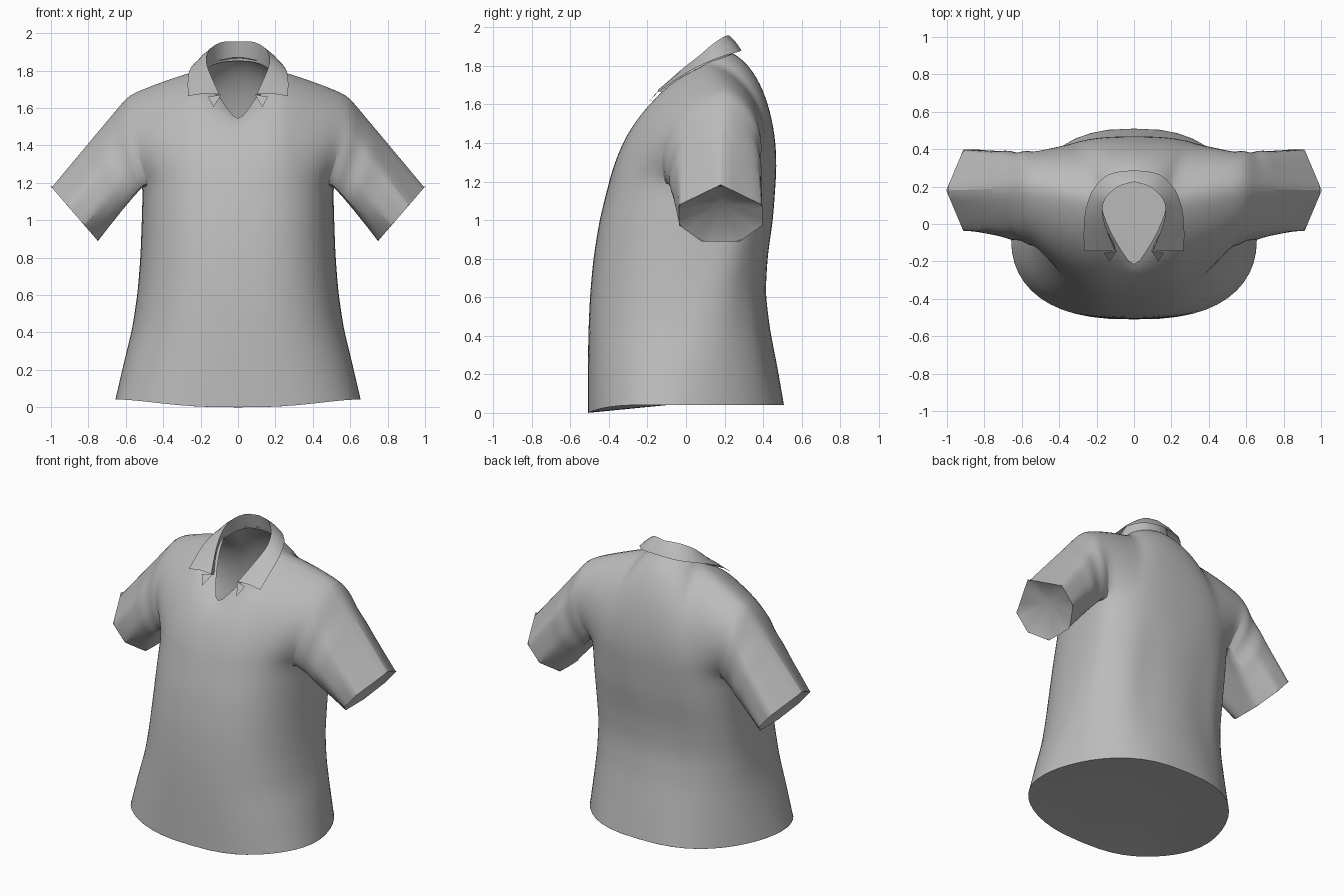
import bpy, bmesh, math
from mathutils import Vector as V

cube = bpy.data.objects.get("Cube")
if cube:
    bpy.data.objects.remove(cube)

fabric = bpy.data.materials.new("grey_fabric")
fabric.use_nodes = True
GREY = (0.5, 0.5, 0.5, 1)
fabric.diffuse_color = GREY
fabric.node_tree.nodes["Principled BSDF"].inputs["Base Color"].default_value = GREY


def lerp(a, b, t):
    return a + (b - a) * t


def bezier(a, c, b, t):
    return a * (1 - t) ** 2 + c * 2 * t * (1 - t) + b * t * t


def spline(points, t):
    """Smooth curve through points, t from 0 to 1."""
    pts = [V(p) for p in points]
    f = t * (len(pts) - 1)
    i = min(int(f), len(pts) - 2)
    f -= i
    p1, p2 = pts[i], pts[i + 1]
    p0 = pts[i - 1] if i else p1 * 2 - p2
    p3 = pts[i + 2] if i + 2 < len(pts) else p2 * 2 - p1
    return 0.5 * (2 * p1 + (p2 - p0) * f + (2 * p0 - 5 * p1 + 4 * p2 - p3) * f ** 2
                  + (3 * p1 - p0 - 3 * p2 + p3) * f ** 3)


def flip(p):
    return V((-p.x, p.y, p.z))


def add_grid(bm, rows, closed=False):
    vs = [[bm.verts.new(p) for p in row] for row in rows]
    n = len(rows[0])
    for a, b in zip(vs, vs[1:]):
        for j in range(n if closed else n - 1):
            k = (j + 1) % n
            bm.faces.new((a[j], a[k], b[k], b[j]))


def finish(name, bm, levels=0):
    bmesh.ops.remove_doubles(bm, verts=bm.verts, dist=0.0005)
    bmesh.ops.recalc_face_normals(bm, faces=bm.faces)
    mesh = bpy.data.meshes.new(name)
    bm.to_mesh(mesh)
    bm.free()
    mesh.materials.append(fabric)
    ob = bpy.data.objects.new(name, mesh)
    bpy.context.collection.objects.link(ob)
    if levels:
        sub = ob.modifiers.new("smooth", "SUBSURF")
        sub.levels = sub.render_levels = levels
    bpy.ops.object.select_all(action="DESELECT")
    ob.select_set(True)
    bpy.context.view_layer.objects.active = ob
    bpy.ops.object.shade_smooth_by_angle(angle=math.radians(40))


def cover(name, loop, centre, outward):
    """Shallow dish closing an opening, with its centre set inside."""
    bm = bmesh.new()
    hub = bm.verts.new(centre)
    rim = [bm.verts.new(p) for p in loop]
    for a, b in zip(rim, rim[1:] + rim[:1]):
        face = bm.faces.new((a, b, hub))
        face.normal_update()
    if sum(f.normal.dot(V(outward)) for f in bm.faces) < 0:
        bmesh.ops.reverse_faces(bm, faces=bm.faces)
    finish(name, bm)


# Torso outline: height, half width, front y, back y, widest y
BODY = [(0, .657, -.51, .51, -.08), (.2, .612, -.51, .472, -.04), (.4, .565, -.508, .432, .02),
        (.6, .537, -.5, .408, .06), (.8, .522, -.482, .42, .1), (1, .515, -.45, .45, .14),
        (1.2, .51, -.40, .466, .17)]
COUNT, PIT, SIDE, RISE = 48, 3, 4, 10
SPAN = COUNT // 2 - 2 * PIT


def signed_pow(v, e):
    return math.copysign(abs(v) ** e, v)


def torso_ring(level):
    i = min(int(level), len(BODY) - 2)
    z, w, front, back, mid = [lerp(a, b, level - i) for a, b in zip(BODY[i], BODY[i + 1])]
    ring = []
    for j in range(COUNT):
        a = math.tau * j / COUNT
        c = signed_pow(math.cos(a), .77)
        s = math.sin(a)
        if s > 0:
            s **= lerp(1.2, .74, min(1, z / .8))
            fold = math.sin(math.pi * z / 1.2) * .02 * math.cos(10 * (a - math.pi / 2)) * s
            y = mid + (back - mid) * s * (1 + fold)
        else:
            y = mid + (mid - front) * signed_pow(s, lerp(.9, .77, z / 1.2))
        lift = .042 * (1 - max(0, -math.sin(a)) ** 4) * (1 - z / 1.2)
        ring.append(V((w * c, y, z + lift)))
    return ring


# Shoulder seam and neckline
TIP, NECK = V((.585, .195, 1.675)), V((.18, .115, 1.82))


def top_edge(i, front):
    if i > SPAN // 2:
        return flip(top_edge(SPAN - i, front))
    if i <= SIDE:
        return bezier(TIP, V((.42, .18, 1.75)), NECK, i / SIDE)
    t = (i - SIDE) / (SPAN // 2 - SIDE)
    if front:
        return bezier(NECK, V((.15, -.04, 1.715)), V((0, -.24, 1.52)), t)
    return bezier(NECK, V((.16, .24, 1.85)), V((0, .235, 1.875)), t)


def panel(ring, front):
    """Chest or upper back, from the armpit ring up to the shoulder seam."""
    cols = []
    for i in range(SPAN + 1):
        low = ring[COUNT - PIT - i] if front else ring[PIT + i]
        top = top_edge(i, front)
        w = math.sin(math.pi * i / SPAN) ** .7
        mid = lerp(low, top, .57)
        mid.x = (low.x + top.x) / 2 + math.copysign(.06 * (1 - w), low.x)
        mid.y = lerp(-.185, -.345, w) if front else .5
        # fuller cloth just below the seam, so it rolls over the shoulder
        full = (top.z - low.z) * (.42 if front else .5)
        col = []
        for r in range(RISE + 1):
            t = r / RISE
            col.append(bezier(low, mid, top, t) + V((0, 0, full * t * t * (1 - t))))
        cols.append(col)
    return cols


# Shirt body with sleeves in one surface
bm = bmesh.new()
rings = [torso_ring(r / 2) for r in range(2 * len(BODY) - 1)]
add_grid(bm, rings, closed=True)
chest, upper_back = panel(rings[-1], True), panel(rings[-1], False)
add_grid(bm, chest)
add_grid(bm, upper_back)

# Cuff outline from its top ridge down one side: sideways y, height along the cuff
CUFF = [(0, 1.03), (.217, .3), (.217, -.42), (.1, -1), (0, -1.01)]
STOPS = [0, 4, 8, 11, 13]
armpit = [rings[-1][j % COUNT] for j in range(COUNT - PIT + 1, COUNT + PIT)]
armhole = chest[0][::-1] + armpit + upper_back[0][:-1]
n = len(armhole)
cuff = []
for j in range(n):
    h = min(j, n - j)
    k = max(i for i in range(4) if STOPS[i] <= h)
    f = (h - STOPS[k]) / (STOPS[k + 1] - STOPS[k])
    y, c = [lerp(a, b, f) for a, b in zip(CUFF[k], CUFF[k + 1])]
    cuff.append(V((.875 + .125 * c, .18 + (-y if j < n / 2 else y), 1.035 + .145 * c)))
sleeve = []
STEPS = 10
for k in range(STEPS + 1):
    t = k / STEPS
    row = []
    for j, (p, q) in enumerate(zip(armhole, cuff)):
        s = math.sin(math.tau * j / n)
        # soft creases where the sleeve leaves the body
        crease = .014 * math.sin(t * 6 * math.pi) * max(0, 1 - 1.5 * t)
        row.append(lerp(p, q, t) + V((0, -s * crease, 0)))
    sleeve.append(row)
add_grid(bm, sleeve, closed=True)
add_grid(bm, [[flip(p) for p in row] for row in sleeve], closed=True)
finish("shirt_body", bm, 1)

# Inner sheets closing the hem and the sleeve ends
cover("hem_cover", rings[0], (0, 0, .05), (0, 0, -1))
inner = V((.82, .18, 1.09))
cover("left_cuff_cover", cuff, inner, (1, 0, -1))
cover("right_cuff_cover", [flip(p) for p in cuff], flip(inner), (-1, 0, -1))

# Collar: stand inside the neck, fold line, and turned-down outer edge
FOLD = [(0, .225, 1.957), (.085, .2, 1.953), (.15, .14, 1.915), (.17, .07, 1.855),
        (.148, -.025, 1.78), (.1, -.145, 1.674)]
OUTER = [(0, .288, 1.88), (.13, .268, 1.872), (.215, .19, 1.85), (.255, .09, 1.81),
         (.268, -.01, 1.757), (.268, -.145, 1.664)]
STAND = [(0, .245, 1.852), (.085, .232, 1.845), (.15, .18, 1.82), (.182, .09, 1.785),
         (.158, -.01, 1.72), (.11, -.09, 1.64)]


def both_sides(points):
    half = [spline(points, k / 14) for k in range(15)]
    return [flip(p) for p in half[:0:-1]] + half


stand, fold, outer = map(both_sides, (STAND, FOLD, OUTER))
bm = bmesh.new()
middle = [lerp(a, b, .5) + V((0, 0, .008)) for a, b in zip(fold, outer)]
add_grid(bm, [stand, fold, middle, outer])
finish("collar", bm)

# Small lapel corners showing below the collar
bm = bmesh.new()
for side in (1, -1):
    corners = [(.09, -.14, 1.672), (.16, -.155, 1.66), (.13, -.2, 1.605)]
    bm.faces.new([bm.verts.new((side * x, y, z)) for x, y, z in corners])
finish("lapel_corners", bm)
